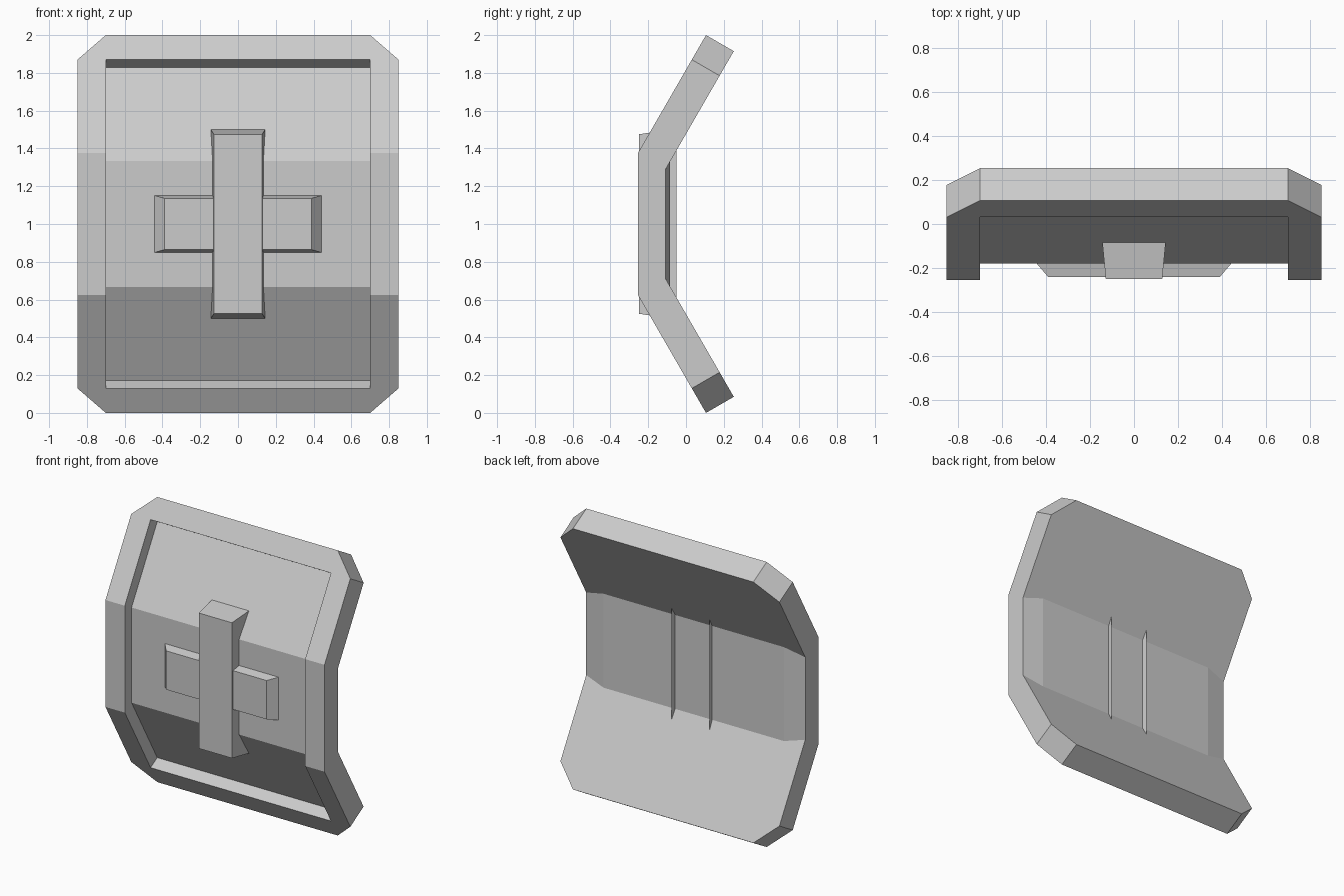
import bpy
import bmesh
from math import cos, sin, tan, radians

old = bpy.data.objects.get("Cube")
if old:
    bpy.data.objects.remove(old, do_unlink=True)

grey = bpy.data.materials.new("plain grey")
grey.use_nodes = True
colour = (0.6, 0.6, 0.6, 1)
grey.diffuse_color = colour
grey.node_tree.nodes["Principled BSDF"].inputs["Base Color"].default_value = colour

TILT = radians(30)
FRONT, FOLD = -0.255, 0.375      # front plane and fold height above the middle
THICK, RECESS = 0.17, 0.085
SIDE, INNER = 0.85, 0.70         # outer edge and recess edge
TOP, CORNER = 1.0, 0.87


def make_object(name, faces, mirror=False):
    """Build a mesh from polygons given as point lists, placed at mid height."""
    bm = bmesh.new()
    for pts in faces:
        bm.faces.new([bm.verts.new(p) for p in pts])
    bmesh.ops.remove_doubles(bm, verts=bm.verts, dist=0.0005)
    bmesh.ops.recalc_face_normals(bm, faces=bm.faces)
    bm.faces.ensure_lookup_table()
    bm.normal_update()
    # The first face always looks forward
    if bm.faces[0].normal.y > 0:
        bmesh.ops.reverse_faces(bm, faces=bm.faces)
    mesh = bpy.data.meshes.new(name)
    bm.to_mesh(mesh)
    bm.free()
    mesh.materials.append(grey)
    obj = bpy.data.objects.new(name, mesh)
    obj.location.z = 1
    bpy.context.collection.objects.link(obj)
    if mirror:
        mod = obj.modifiers.new("Mirror", 'MIRROR')
        mod.use_axis = (True, False, True)
        mod.merge_threshold = 0.0005
    return obj


def upper(x, z, depth=0):
    """Point on the tilted panel, moved inward by depth."""
    y = FRONT + (z - FOLD) * tan(TILT)
    return (x, y + depth * cos(TILT), z - depth * sin(TILT))


def bend(x, y):
    """Point where the back of the tilted panel reaches the given y."""
    _, y0, z0 = upper(x, TOP, THICK)
    return (x, y, z0 - (y0 - y) / tan(TILT))


def middle(p):
    return (p[0], p[1], 0)


# Shield body: one quarter, mirrored left-right and top-bottom
top, top_c = upper(0, TOP), upper(INNER, TOP)
corner = upper(SIDE, CORNER)
rim_mid, rim_c = upper(0, CORNER), upper(INNER, CORNER)
fold_o, fold_i = upper(SIDE, FOLD), upper(INNER, FOLD)
floor_mid, floor_c = upper(0, CORNER, RECESS), upper(INNER, CORNER, RECESS)
floor_f0, floor_f = (0, -0.18, 0.334), (INNER, -0.18, 0.334)
back_t, back_c = upper(0, TOP, THICK), upper(INNER, TOP, THICK)
back_o = upper(SIDE, CORNER, THICK)
back_f0, back_f = bend(0, FRONT + THICK), bend(INNER, FRONT + THICK)
back_fo = bend(SIDE, -0.108)

body = [
    # raised front rim
    [top, top_c, rim_c, rim_mid],
    [top_c, corner, fold_o, fold_i, rim_c],
    [fold_o, middle(fold_o), middle(fold_i), fold_i],
    # recess walls
    [rim_mid, rim_c, floor_c, floor_mid],
    [rim_c, fold_i, floor_f, floor_c],
    [fold_i, middle(fold_i), middle(floor_f), floor_f],
    # recess floor
    [floor_mid, floor_c, floor_f, floor_f0],
    [floor_f0, floor_f, middle(floor_f), middle(floor_f0)],
    # back
    [back_t, back_c, back_o, back_fo, back_f, back_f0],
    [back_f0, back_f, middle(back_f), middle(back_f0)],
    [back_f, back_fo, middle(back_fo), middle(back_f)],
    # outer edge
    [top, top_c, back_c, back_t],
    [top_c, corner, back_o, back_c],
    [corner, fold_o, back_fo, back_o],
    [fold_o, middle(fold_o), middle(back_fo), back_fo],
]
make_object("shield_body", body, mirror=True)


def flared_bar(name, front, back, y_front, y_back):
    """Open-backed block whose sides flare out toward the back."""
    def ring(size, y):
        w, h = size
        return [(-w, y, -h), (w, y, -h), (w, y, h), (-w, y, h)]
    f, b = ring(front, y_front), ring(back, y_back)
    sides = [[f[i], b[i], b[(i + 1) % 4], f[(i + 1) % 4]] for i in range(4)]
    make_object(name, [f] + sides)


# Cross emblem; the upright's side walls show through the back as thin fins
flared_bar("cross_upright", (0.128, 0.475), (0.147, 0.505), -0.25, -0.05)
flared_bar("cross_arm", (0.39, 0.136), (0.45, 0.153), -0.24, -0.17)
